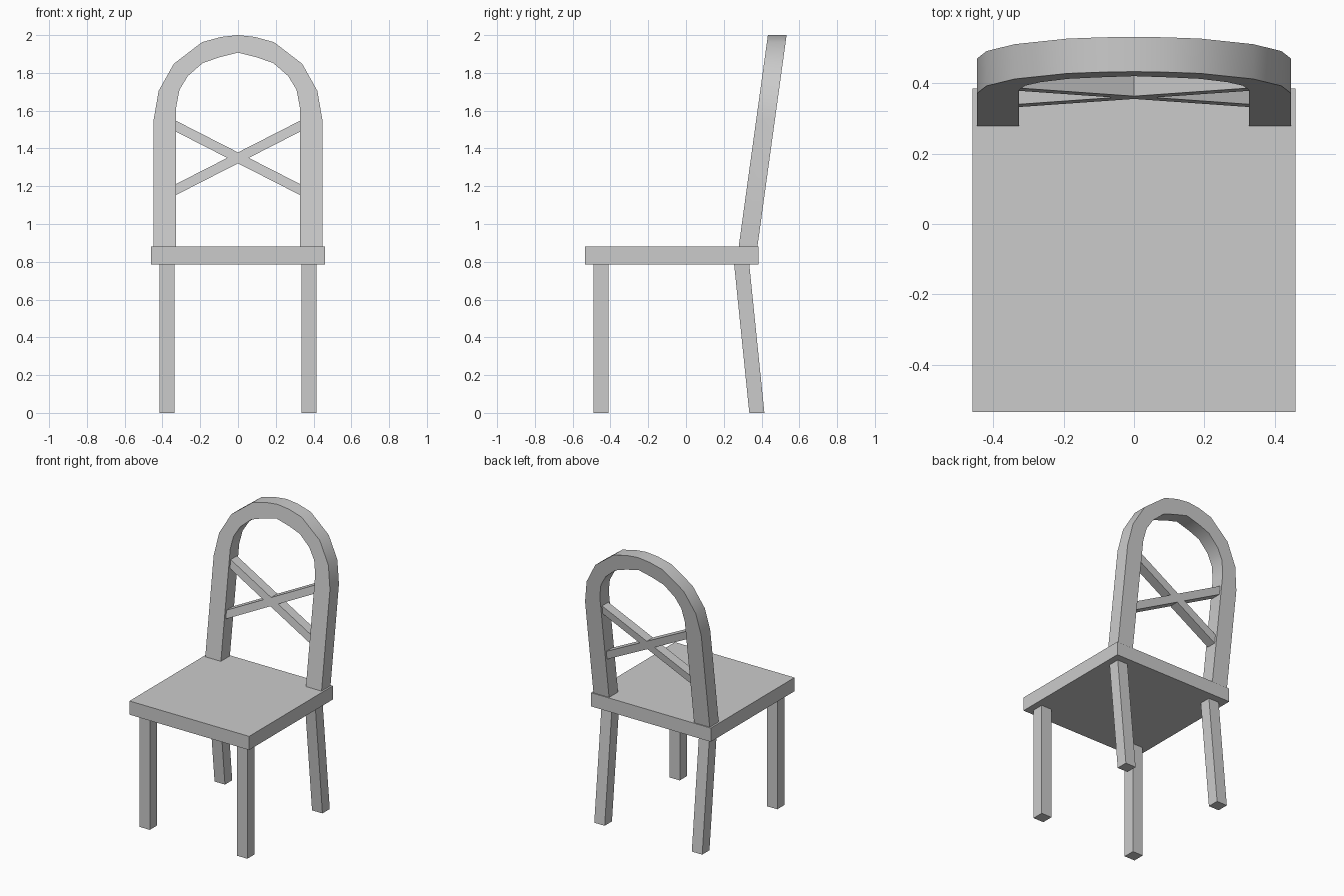
import bpy, bmesh, math

if "Cube" in bpy.data.objects:
    bpy.data.objects.remove(bpy.data.objects["Cube"])

Z_SEAT = 0.88
LEAN = 0.138  # backward lean of the backrest, y per z


def finish(name, bm):
    bmesh.ops.recalc_face_normals(bm, faces=bm.faces)
    me = bpy.data.meshes.new(name)
    bm.to_mesh(me)
    bm.free()
    ob = bpy.data.objects.new(name, me)
    bpy.context.collection.objects.link(ob)
    return ob


def block(name, x, y, z, top_shift=0.0):
    """Box from x, y, z ranges; the top can be moved in y to slant it."""
    bm = bmesh.new()
    bmesh.ops.create_cube(bm, size=1)
    for v in bm.verts:
        i, j, k = (int(c > 0) for c in v.co)
        v.co = (x[i], y[j] + top_shift * k, z[k])
    return finish(name, bm)


def leaning_strip(name, edge_a, edge_b, y0, depth):
    """Solid band between two x-z edge lines, tilted with the backrest."""
    bm = bmesh.new()
    rings = []
    for a, b in zip(edge_a, edge_b):
        ring = []
        for (x, z), d in ((a, 0), (b, 0), (b, depth), (a, depth)):
            ring.append(bm.verts.new((x, y0 + LEAN * (z - Z_SEAT) + d, z)))
        rings.append(ring)
    for r, s in zip(rings, rings[1:]):
        for i in range(4):
            j = (i + 1) % 4
            bm.faces.new((r[i], r[j], s[j], s[i]))
    bm.faces.new(rings[0])
    bm.faces.new(rings[-1])
    return finish(name, bm)


def mirrored(half):
    """Complete a half line that ends on x = 0."""
    return half + [(-x, z) for x, z in reversed(half[:-1])]


# Seat
block("seat", (-0.46, 0.46), (-0.535, 0.385), (0.785, Z_SEAT))

# Legs: straight in front, splayed backward at the rear
for side, x in (("left", (-0.415, -0.335)), ("right", (0.335, 0.415))):
    block("front_leg_" + side, x, (-0.49, -0.41), (0, 0.785))
    block("back_leg_" + side, x, (0.335, 0.415), (0, 0.785), -0.08)

# Arched back frame
outer = mirrored([(-0.447, Z_SEAT), (-0.447, 1.55), (-0.42, 1.705), (-0.34, 1.848),
                  (-0.19, 1.963), (-0.09, 1.99), (0, 2.0)])
inner = mirrored([(-0.327, Z_SEAT), (-0.327, 1.62), (-0.31, 1.71), (-0.266, 1.783),
                  (-0.187, 1.852), (-0.10, 1.882), (0, 1.907)])
frame = leaning_strip("back_frame", outer, inner, 0.279, 0.099)
bpy.context.view_layer.objects.active = frame
frame.select_set(True)
bpy.ops.object.shade_smooth_by_angle(angle=math.radians(30))

# Crossed bars inside the frame
for name, s in (("cross_bar_falling", 1), ("cross_bar_rising", -1)):
    top = [(-0.335 * s, 1.55), (0.335 * s, 1.208)]
    bottom = [(x, z - 0.058) for x, z in top]
    leaning_strip(name, top, bottom, 0.295, 0.068)
